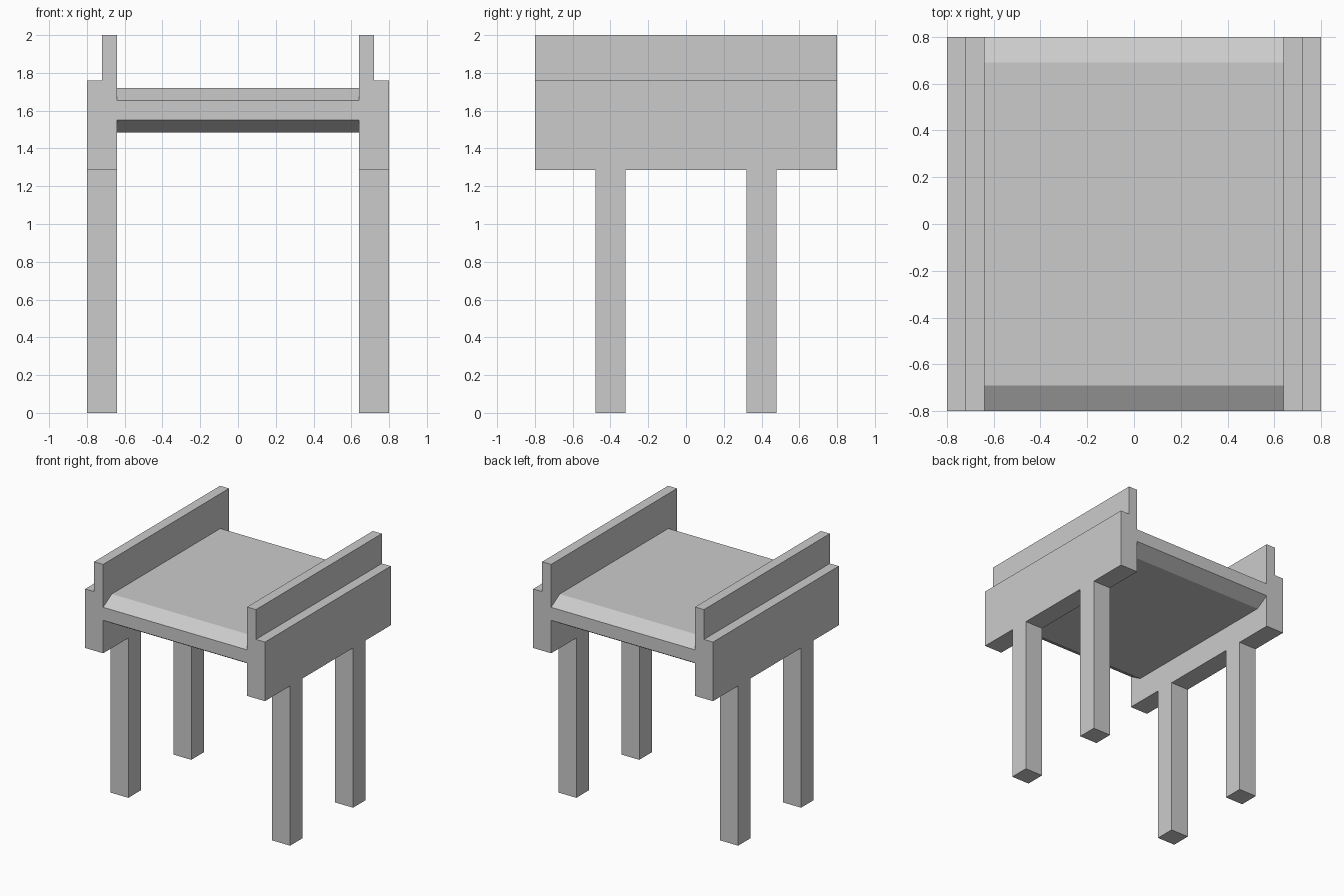
import bpy, bmesh
from mathutils import Vector

if "Cube" in bpy.data.objects:
    bpy.data.objects.remove(bpy.data.objects["Cube"])


def prism(name, points, depth):
    """Extrude a closed profile (list of 3D points) along the depth vector."""
    bm = bmesh.new()
    face = bm.faces.new([bm.verts.new(p) for p in points])
    ext = bmesh.ops.extrude_face_region(bm, geom=[face])
    verts = [g for g in ext["geom"] if isinstance(g, bmesh.types.BMVert)]
    bmesh.ops.translate(bm, verts=verts, vec=Vector(depth))
    bmesh.ops.recalc_face_normals(bm, faces=bm.faces)
    mesh = bpy.data.meshes.new(name)
    bm.to_mesh(mesh)
    bm.free()
    obj = bpy.data.objects.new(name, mesh)
    bpy.context.collection.objects.link(obj)
    return obj


# Deck: slab with chamfered front and back ends, running between the sides
deck = [(0.8, 1.55), (0.8, 1.655), (0.69, 1.72), (-0.69, 1.72),
        (-0.8, 1.655), (-0.8, 1.55), (-0.69, 1.485), (0.69, 1.485)]
prism("deck", [(-0.64, y, z) for y, z in deck], (1.28, 0, 0))

# Stepped side panels with a thinner raised rail on the inner edge
panel = [(0.64, 1.285), (0.8, 1.285), (0.8, 1.76), (0.72, 1.76),
         (0.72, 2.0), (0.64, 2.0)]

for side, s in (("left", -1), ("right", 1)):
    prism(f"{side}_side_panel", [(s * x, -0.8, z) for x, z in panel], (0, 1.6, 0))

    # Square legs under each panel
    for end, y in (("front", -0.48), ("back", 0.32)):
        foot = [(s * 0.64, y, 0), (s * 0.8, y, 0),
                (s * 0.8, y + 0.16, 0), (s * 0.64, y + 0.16, 0)]
        prism(f"{end}_{side}_leg", foot, (0, 0, 1.285))
